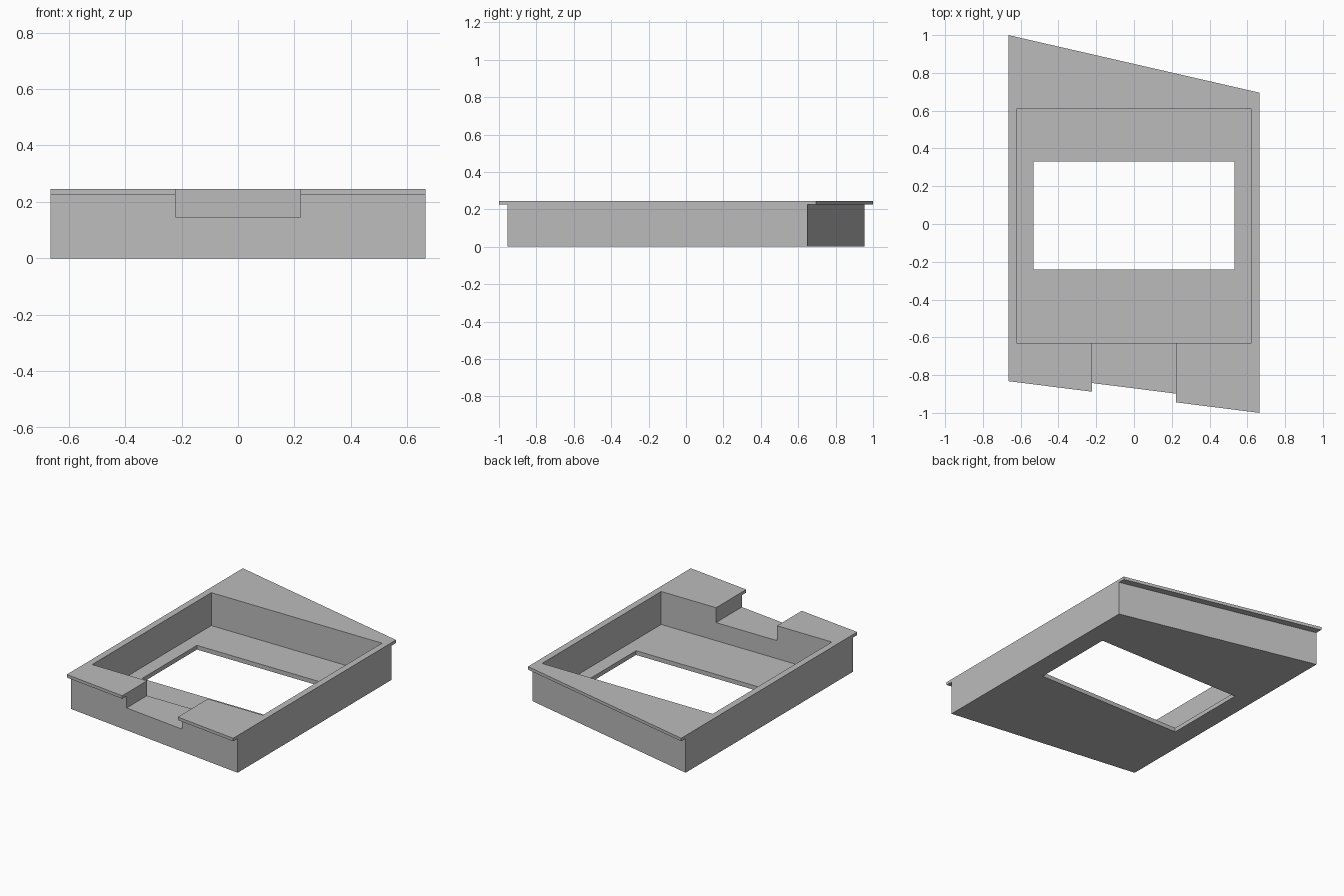
import bpy
import bmesh
from mathutils import Matrix, Vector

cube = bpy.data.objects.get("Cube")
if cube:
    bpy.data.objects.remove(cube, do_unlink=True)

HALF_W = 0.665
HEIGHT, LIP_Z, LIP_OUT = 0.245, 0.225, 0.046
FLOOR_Z, NOTCH_Z = 0.028, 0.147

grey = bpy.data.materials.new("plain grey")
grey.use_nodes = True
colour = (0.5, 0.5, 0.5, 1)
grey.diffuse_color = colour
grey.node_tree.nodes["Principled BSDF"].inputs["Base Color"].default_value = colour


def make_object(name, bm):
    bmesh.ops.recalc_face_normals(bm, faces=bm.faces)
    mesh = bpy.data.meshes.new(name)
    bm.to_mesh(mesh)
    bm.free()
    mesh.materials.append(grey)
    obj = bpy.data.objects.new(name, mesh)
    bpy.context.collection.objects.link(obj)
    return obj


def section(bm, x, front, back):
    """Side outline of the tray with a thin lip at both ends."""
    f, b = front + LIP_OUT, back - LIP_OUT
    outline = [(f, 0), (b, 0), (b, LIP_Z), (back, LIP_Z), (back, HEIGHT),
               (front, HEIGHT), (front, LIP_Z), (f, LIP_Z)]
    return [bm.verts.new((x, y, z)) for y, z in outline]


def cut_box(target, name, low, high):
    """Box cutter subtracted from the target."""
    low, high = Vector(low), Vector(high)
    bm = bmesh.new()
    matrix = Matrix.Translation((low + high) / 2) @ Matrix.Diagonal((high - low).to_4d())
    matrix[3][3] = 1
    bmesh.ops.create_cube(bm, size=1, matrix=matrix)
    cutter = make_object(name, bm)
    cutter.hide_render = True
    cutter.hide_set(True)
    cutter.display_type = 'WIRE'
    mod = target.modifiers.new(name, 'BOOLEAN')
    mod.operation, mod.solver, mod.object = 'DIFFERENCE', 'EXACT', cutter
    return cutter


# Tray block: slanted front and back, lofted between its two straight sides
bm = bmesh.new()
right = section(bm, -HALF_W, -0.832, 1.0)
left = section(bm, HALF_W, -1.0, 0.695)
bm.faces.new(right)
bm.faces.new(left)
for i in range(len(right)):
    j = (i + 1) % len(right)
    bm.faces.new((right[i], right[j], left[j], left[i]))
tray = make_object("tray", bm)

# Inner pocket, floor opening and front notch
cutters = [
    cut_box(tray, "pocket_cutter", (-0.622, -0.63, FLOOR_Z), (0.622, 0.61, 0.5)),
    cut_box(tray, "floor_opening_cutter", (-0.532, -0.24, -0.2), (0.532, 0.332, 0.2)),
    cut_box(tray, "notch_cutter", (-0.222, -1.2, NOTCH_Z), (0.222, -0.5, 0.5)),
]

# Bake the cuts into the tray and drop the cutters
bpy.context.view_layer.update()
graph = bpy.context.evaluated_depsgraph_get()
baked = bpy.data.meshes.new_from_object(tray.evaluated_get(graph))
tray.modifiers.clear()
tray.data = baked
for cutter in cutters:
    bpy.data.objects.remove(cutter, do_unlink=True)
